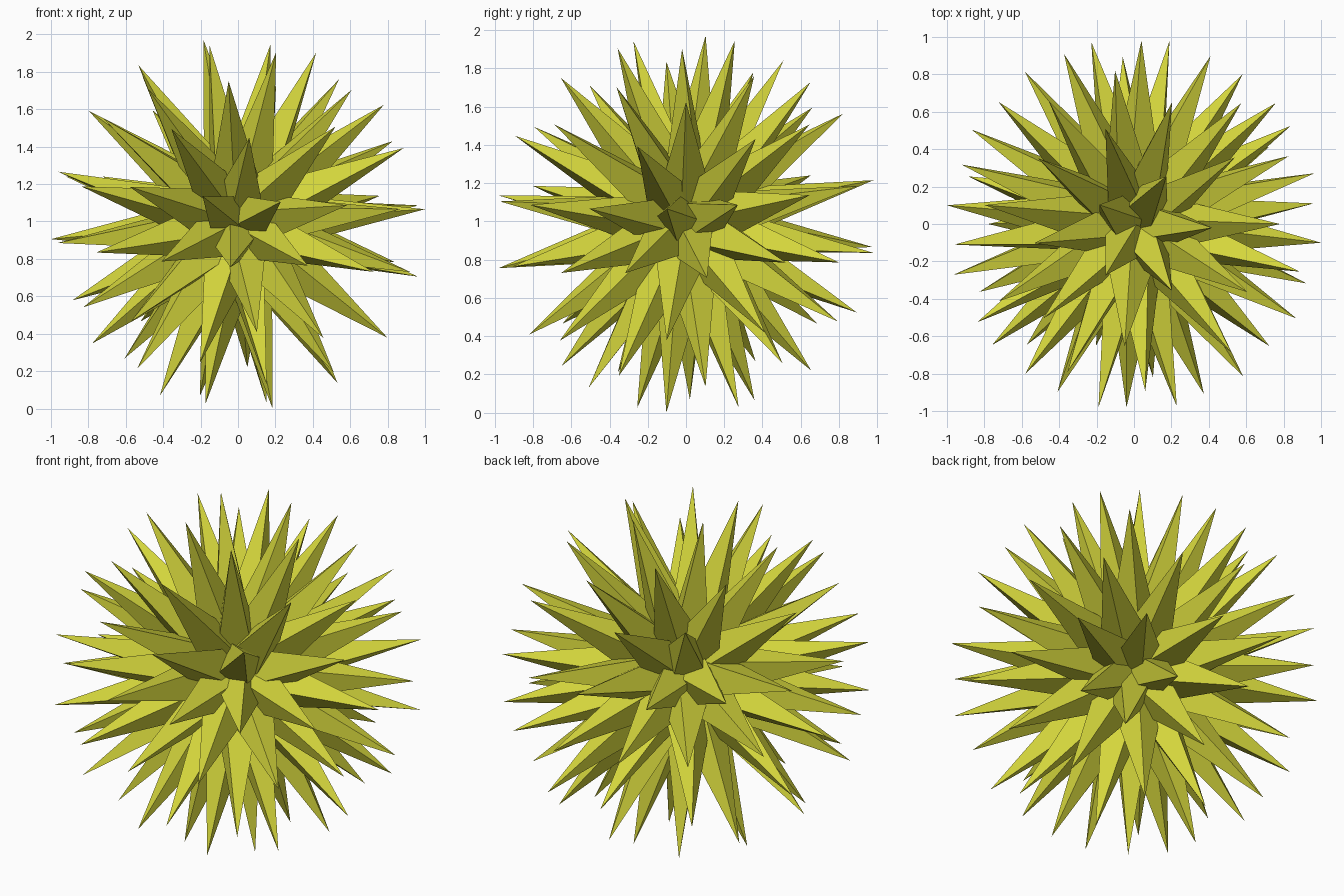
import bpy, bmesh, math, random
from mathutils import Vector, Matrix

random.seed(4)
default = bpy.data.objects.get("Cube")
if default:
    bpy.data.objects.remove(default)

REACH = 1.008        # distance from the core to every tip
SHOULDER = 0.25      # distance from the core to the widest ring
GIRTH = 0.14         # radius of the widest ring
SIDES = 4

# Tip directions; every spike also has a twin on the opposite side
side_tips = [
    (1, -.1, .08), (.96, .11, -.28), (.96, .27, .1), (.9, -.31, -.25),
    (.87, -.25, .4), (.82, .36, .44), (.86, -.5, .08), (.83, .52, -.2),
    (.75, .64, .15), (.77, 0, .63), (-.79, .1, .6),
]
back_tips = [
    (.58, .8, -.2), (.41, .9, .2), (.19, .98, -.15), (.04, .98, .23),
    (-.23, .98, -.12), (-.06, .89, -.46), (-.37, .9, .22),
    (-.58, .81, -.1), (-.71, .64, .25),
]
upper_tips = [
    (-.18, .1, .96), (.17, .25, .94), (-.15, -.27, .94), (.41, -.02, .9),
    (.2, -.35, .9), (-.15, .5, .84), (.2, .64, .73), (-.1, .81, .57),
    (-.05, -.65, .76), (-.48, -.5, .72), (.6, -.36, .71), (.53, .35, .76),
    (-.52, -.1, .83), (-.51, .35, .79), (.55, .62, .5), (.5, -.66, .5),
    (-.45, .65, .6), (-.7, -.4, .55), (-.35, -.78, .5),
]

# One flat colour for the whole burst
yellow = bpy.data.materials.new("yellow_green")
yellow.use_nodes = True
colour = (.66, .67, .045, 1)
yellow.diffuse_color = colour
yellow.node_tree.nodes["Principled BSDF"].inputs["Base Color"].default_value = colour


def add_spike(bm, direction, turn):
    """Long pyramid whose short lower half tapers back into the core."""
    frame = direction.to_track_quat('Z', 'Y').to_matrix()
    frame = frame @ Matrix.Rotation(turn, 3, 'Z')
    tip = bm.verts.new(direction * REACH)
    root = bm.verts.new((0, 0, 0))
    ring = []
    for i in range(SIDES):
        a = math.tau * i / SIDES
        corner = Vector((GIRTH * math.cos(a), GIRTH * math.sin(a), SHOULDER))
        ring.append(bm.verts.new(frame @ corner))
    for i, corner in enumerate(ring):
        following = ring[(i + 1) % SIDES]
        bm.faces.new((corner, following, tip))
        bm.faces.new((following, corner, root))


def build_spikes(name, directions):
    bm = bmesh.new()
    for d in directions:
        direction = Vector(d).normalized()
        turn = random.uniform(0, math.tau)
        add_spike(bm, direction, turn)
        add_spike(bm, -direction, -turn)
    bmesh.ops.recalc_face_normals(bm, faces=bm.faces)
    mesh = bpy.data.meshes.new(name)
    bm.to_mesh(mesh)
    bm.free()
    mesh.materials.append(yellow)
    obj = bpy.data.objects.new(name, mesh)
    bpy.context.collection.objects.link(obj)
    return obj


parts = [
    build_spikes("left_and_right_spikes", side_tips),
    build_spikes("front_and_back_spikes", back_tips),
    build_spikes("upper_and_lower_spikes", upper_tips),
]

# Rest the lowest tip on the ground
lowest = min(v.co.z for part in parts for v in part.data.vertices)
for part in parts:
    part.location.z = -lowest
